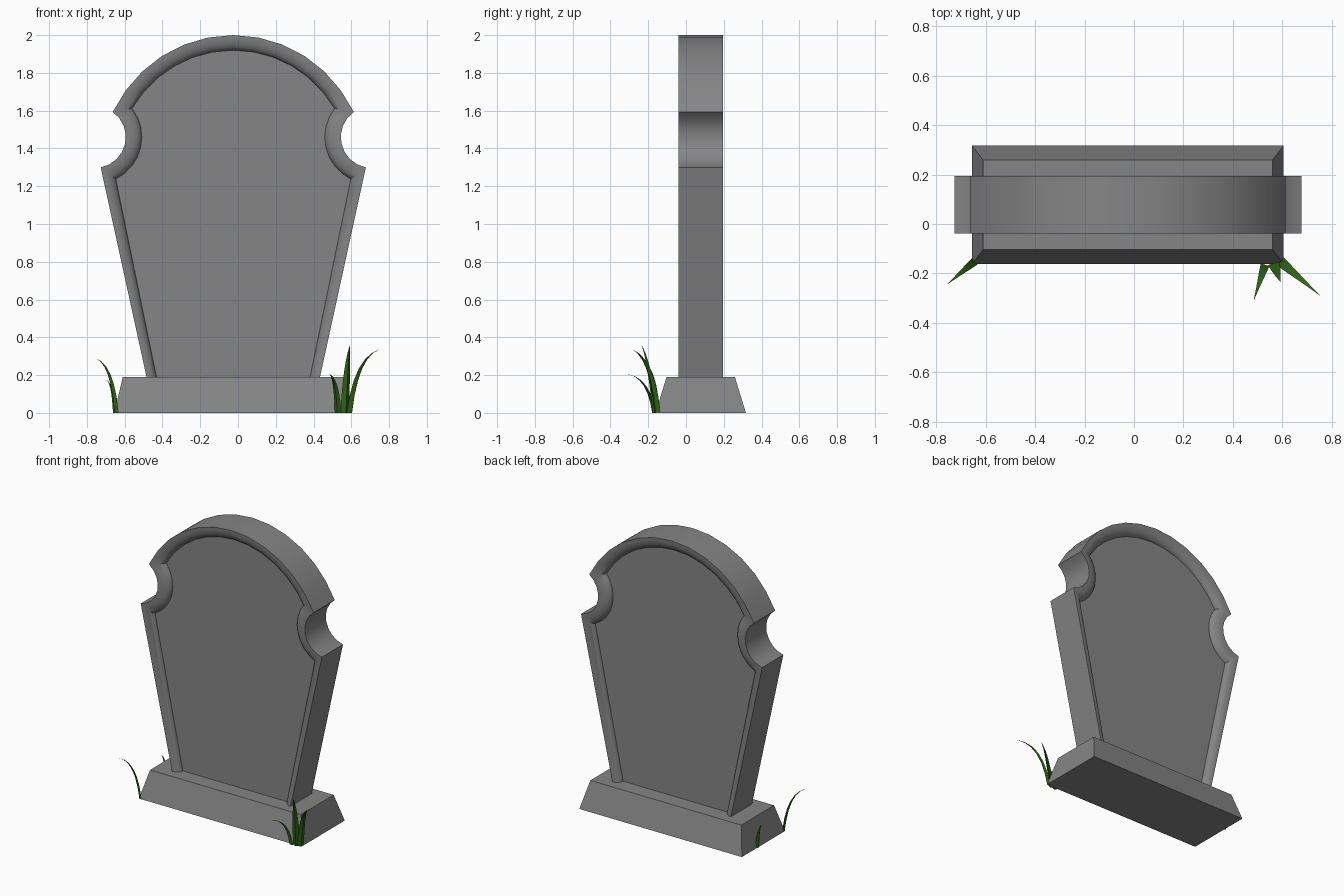
import bpy, bmesh, math
from mathutils import Vector

if "Cube" in bpy.data.objects:
    bpy.data.objects.remove(bpy.data.objects["Cube"])


def material(name, rgb):
    m = bpy.data.materials.new(name)
    m.diffuse_color = (*rgb, 1)
    m.use_nodes = True
    m.node_tree.nodes["Principled BSDF"].inputs["Base Color"].default_value = m.diffuse_color
    return m


STONE = material("grey stone", (0.235, 0.235, 0.24))
GRASS = material("dark green", (0.03, 0.135, 0.008))
CX, CY = -0.025, 0.078      # centre of the stone


def make_object(name, bm, mat, smooth=None):
    bmesh.ops.recalc_face_normals(bm, faces=bm.faces)
    me = bpy.data.meshes.new(name)
    bm.to_mesh(me)
    bm.free()
    me.materials.append(mat)
    if smooth:
        me.shade_smooth()
        me.set_sharp_from_angle(angle=math.radians(smooth))
    ob = bpy.data.objects.new(name, me)
    bpy.context.collection.objects.link(ob)
    return ob


def loft(bm, rings):
    """Skin closed rings of equal size and cap both ends."""
    vr = [[bm.verts.new(p) for p in r] for r in rings]
    n = len(vr[0])
    for a, b in zip(vr, vr[1:]):
        for i in range(n):
            j = (i + 1) % n
            bm.faces.new((a[i], a[j], b[j], b[i]))
    bm.faces.new(vr[0])
    bm.faces.new(vr[-1])


# --- base plinth: tapered block
def rect(hx, hy, z):
    return [(CX + sx * hx, CY + sy * hy, z)
            for sx, sy in ((-1, -1), (1, -1), (1, 1), (-1, 1))]


bm = bmesh.new()
loft(bm, [rect(0.63, 0.239, 0), rect(0.585, 0.181, 0.19)])
make_object("base_plinth", bm, STONE)


# --- headstone outline: slanted side, round notch, arched top, mirrored
def outline(foot, notch_lo, notch_hi, notch_r, arch_r):
    nx, nz, az = 0.732, 1.46, 1.30
    a0 = math.atan2(notch_lo[1], notch_lo[0]) % math.tau
    a1 = math.atan2(notch_hi[1], notch_hi[0])
    half = [(foot, 0.12)]
    for i in range(9):
        a = a0 + (a1 - a0) * i / 8
        half.append((nx + notch_r * math.cos(a), nz + notch_r * math.sin(a)))
    start = math.atan2(half[-1][1] - az, half[-1][0])
    for i in range(1, 7):
        a = start + (math.pi / 2 - start) * i / 6
        half.append((arch_r * math.cos(a), az + arch_r * math.sin(a)))
    return half + [(-x, z) for x, z in reversed(half[:-1])]


outer = outline(0.444, (-0.03, -0.16), (-0.097, 0.138), 0.163, 0.70)
inner = outline(0.392, (-0.109, -0.22), (-0.199, 0.154), 0.248, 0.62)

# rounded rim falling to a recessed panel, on both front and back
HALF_T, RECESS, STEPS = 0.117, 0.045, 6


def rim_ring(k, side):
    a = math.pi / 2 * k / STEPS
    s, drop = math.sin(a), RECESS * (1 - math.cos(a))
    return [(CX + o[0] + (i[0] - o[0]) * s, CY + side * (HALF_T - drop),
             o[1] + (i[1] - o[1]) * s) for o, i in zip(outer, inner)]


rings = [rim_ring(k, -1) for k in range(STEPS, -1, -1)]
rings += [rim_ring(k, 1) for k in range(STEPS + 1)]
bm = bmesh.new()
loft(bm, rings)
make_object("headstone", bm, STONE, 32)


# --- grass blades: tapered, bent, three-sided
def blade(name, root, tip, width, bend):
    root, tip = Vector(root), Vector(tip)
    d = tip - root
    ctrl = root + Vector((d.x * bend, d.y * bend, d.z * (1.05 - bend * 0.75)))
    lean = Vector((d.x, d.y, 0)).normalized()
    side = Vector((-lean.y, lean.x, 0))
    rows = []
    for i in range(7):
        t = i / 6
        p = root * (1 - t) ** 2 + ctrl * 2 * t * (1 - t) + tip * t * t
        w = max(width * (1 - t ** 1.6), 0.001)
        rows.append([p + side * w / 2, p - side * w / 2, p + lean * w * 0.4])
    bm = bmesh.new()
    loft(bm, rows)
    make_object(name, bm, GRASS, 40)


blades = [
    ((0.53, -0.165, 0), (0.485, -0.307, 0.205), 0.036, 0.2),
    ((0.565, -0.158, 0), (0.593, -0.235, 0.36), 0.048, 0.4),
    ((0.59, -0.15, 0), (0.751, -0.288, 0.337), 0.042, 0.22),
    ((-0.643, -0.15, 0), (-0.755, -0.243, 0.29), 0.034, 0.2),
    ((-0.65, 0.14, 0), (-0.697, 0.15, 0.175), 0.03, 0.2),
]
for n, (r, t, w, b) in enumerate(blades, 1):
    blade(f"grass_blade_{n}", r, t, w, b)
